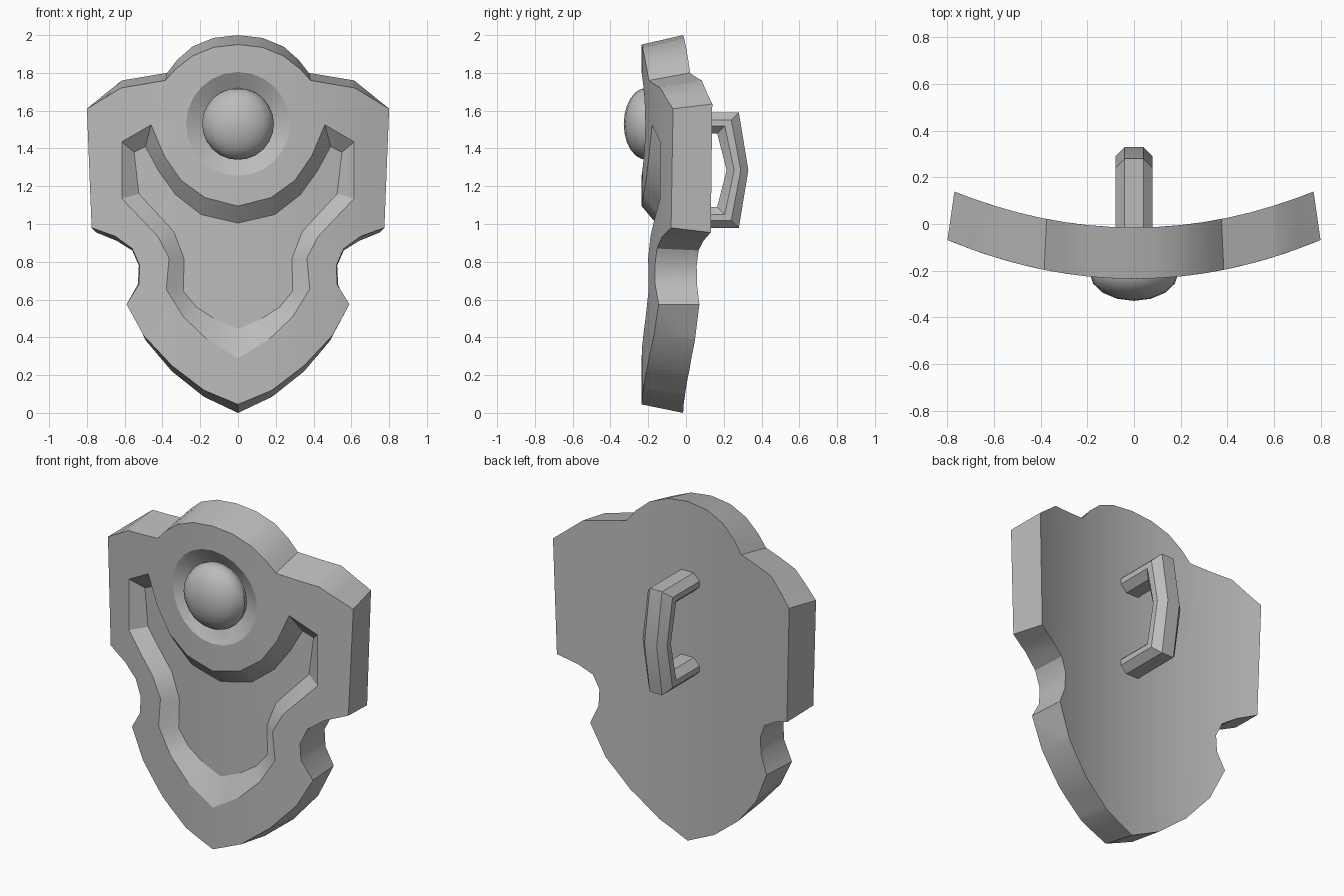
import bpy, bmesh, math

cube = bpy.data.objects.get("Cube")
if cube:
    bpy.data.objects.remove(cube)

steel = bpy.data.materials.new("plain_grey")
GREY = (0.5, 0.5, 0.5, 1)
steel.use_nodes = True
steel.diffuse_color = GREY
steel.node_tree.nodes["Principled BSDF"].inputs["Base Color"].default_value = GREY

BOSS_Z = 1.53
THICK = 0.22


def finish(bm, name):
    """Turn a bmesh into a grey object, smooth except at sharp edges."""
    bmesh.ops.recalc_face_normals(bm, faces=bm.faces)
    mesh = bpy.data.meshes.new(name)
    bm.to_mesh(mesh)
    bm.free()
    mesh.materials.append(steel)
    obj = bpy.data.objects.new(name, mesh)
    bpy.context.collection.objects.link(obj)
    bpy.ops.object.select_all(action="DESELECT")
    obj.select_set(True)
    bpy.context.view_layer.objects.active = obj
    bpy.ops.object.shade_smooth_by_angle(angle=math.radians(30))
    return obj


def mirrored(half):
    """Close a half outline that starts and ends on x = 0."""
    return half + [(-x, z) for x, z in half[-2:0:-1]]


def circle(radius, sides=24):
    turns = [2 * math.pi * i / sides for i in range(sides)]
    return [(radius * math.sin(t), BOSS_Z + radius * math.cos(t)) for t in turns]


def ring(bm, outline, depth):
    """Closed loop of edges at a depth behind the flat front."""
    verts = [bm.verts.new((x, depth, z)) for x, z in outline]
    edges = [bm.edges.new((a, b)) for a, b in zip(verts, verts[1:] + verts[:1])]
    return verts, edges


def wall(bm, a, b):
    n = len(a)
    for i in range(n):
        j = (i + 1) % n
        bm.faces.new((a[i], a[j], b[j], b[i]))


def fill(bm, edges):
    bmesh.ops.triangle_fill(bm, edges=edges, use_beauty=True, normal=(0, -1, 0))


# Plate outlines: front and back edges, right half from top to tip
front_edge = mirrored([
    (0, 1.95), (.13, 1.935), (.24, 1.89), (.33, 1.82), (.385, 1.76), (.62, 1.72),
    (.8, 1.61), (.775, .98), (.65, .935), (.56, .87), (.52, .78), (.525, .68),
    (.59, .575), (.5, .41), (.35, .25), (.18, .12), (0, .045)])
back_edge = mirrored([
    (0, 2), (.13, 1.985), (.24, 1.94), (.32, 1.87), (.375, 1.80), (.615, 1.76),
    (.77, 1.635), (.75, .955), (.64, .91), (.56, .86), (.525, .78), (.53, .68),
    (.575, .575), (.49, .385), (.35, .22), (.18, .085), (0, 0)])

# Recess outlines: upper rim and sunken floor
recess_rim = mirrored([
    (0, 1.095), (.175, 1.14), (.3, 1.23), (.39, 1.36), (.46, 1.525), (.615, 1.435),
    (.615, 1.135), (.425, .935), (.365, .82), (.38, .655), (.29, .51), (.165, .39),
    (0, .29)])
recess_floor = mirrored([
    (0, 1.005), (.195, 1.05), (.33, 1.155), (.42, 1.28), (.49, 1.41), (.55, 1.38),
    (.525, 1.16), (.34, .96), (.285, .815), (.29, .645), (.22, .56), (.12, .495),
    (0, .445)])

# Shield plate: built flat, sliced into strips, then bowed
bm = bmesh.new()
front_v, front_e = ring(bm, front_edge, 0)
back_v, back_e = ring(bm, back_edge, THICK)
rim_v, rim_e = ring(bm, recess_rim, 0)
floor_v, floor_e = ring(bm, recess_floor, .075)
dish_v, dish_e = ring(bm, circle(.275), 0)
well_v, well_e = ring(bm, circle(.185), .055)
for edges in (front_e + rim_e + dish_e, back_e, floor_e, well_e):
    fill(bm, edges)
for a, b in ((front_v, back_v), (rim_v, floor_v), (dish_v, well_v)):
    wall(bm, a, b)
for i in range(-7, 8):
    bmesh.ops.bisect_plane(bm, geom=bm.verts[:] + bm.edges[:] + bm.faces[:],
                           dist=1e-5, plane_co=(i / 10, 0, 0), plane_no=(1, 0, 0))
for v in bm.verts:
    v.co.y += .26 * v.co.x ** 2 - .235
finish(bm, "shield_plate")

# Centre boss
bm = bmesh.new()
bmesh.ops.create_uvsphere(bm, u_segments=16, v_segments=12, radius=.19)
for v in bm.verts:
    v.co.y = v.co.y * .63 - .21
    v.co.z += BOSS_Z
finish(bm, "centre_boss")

# Rear grip: eight-sided section swept between an outer and an inner path
outer = [(-.03, 1.59), (.28, 1.59), (.33, 1.285), (.28, .98), (-.03, .98)]
inner = [(-.03, 1.48), (.165, 1.48), (.215, 1.285), (.165, 1.09), (-.03, 1.09)]
section = [(.04, 1), (.08, .65), (.08, .35), (.04, 0)]
section += [(-x, t) for x, t in reversed(section)]
bm = bmesh.new()
loops = []
for (oy, oz), (iy, iz) in zip(outer, inner):
    loops.append([bm.verts.new((x, iy + (oy - iy) * t, iz + (oz - iz) * t))
                  for x, t in section])
for a, b in zip(loops, loops[1:]):
    wall(bm, a, b)
bm.faces.new(loops[0])
bm.faces.new(loops[-1])
finish(bm, "rear_grip")
